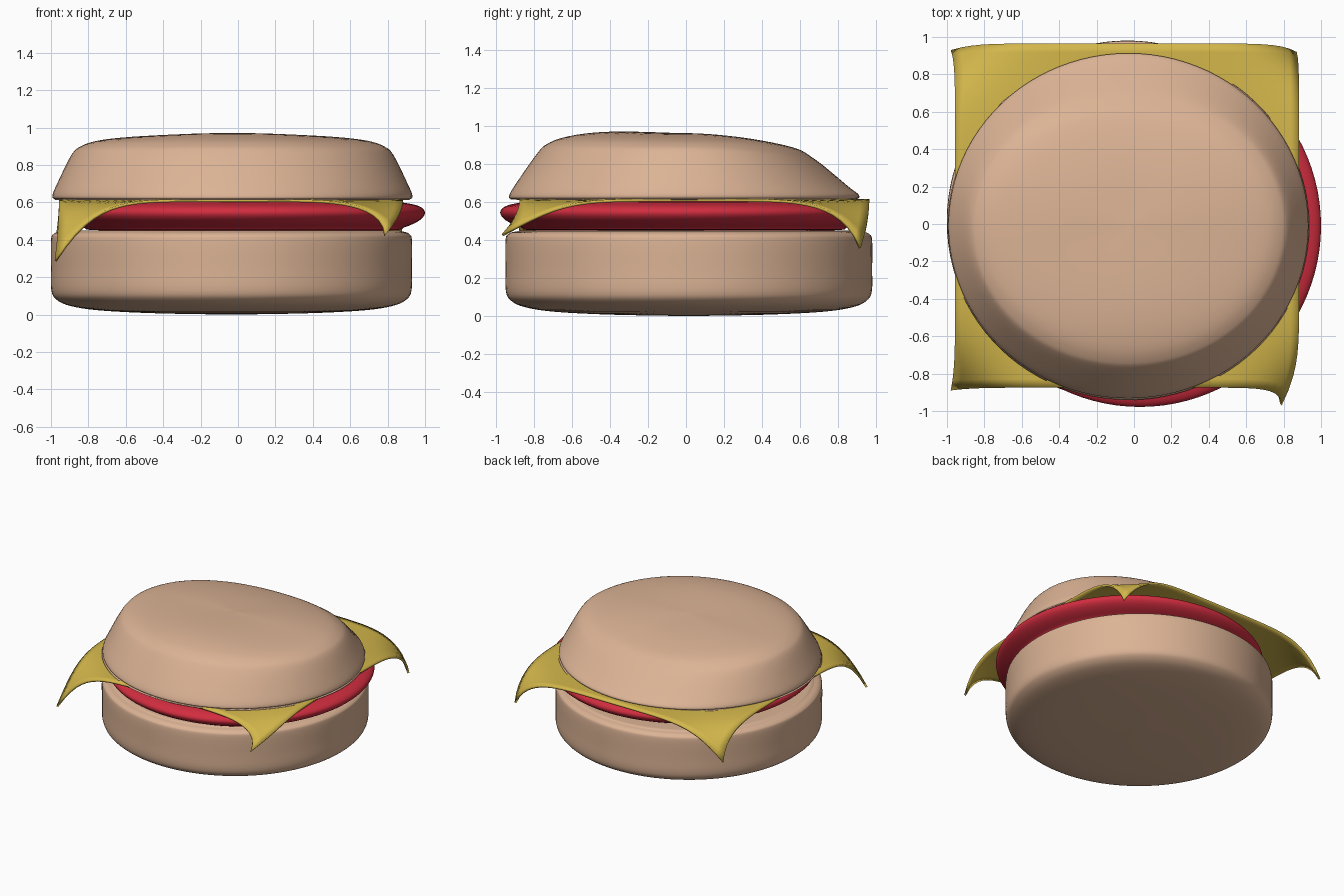
import bpy
from math import sin, cos, pi

if "Cube" in bpy.data.objects:
    bpy.data.objects.remove(bpy.data.objects["Cube"])


def material(name, rgb):
    m = bpy.data.materials.new(name)
    m.diffuse_color = (*rgb, 1)
    m.use_nodes = True
    m.node_tree.nodes["Principled BSDF"].inputs["Base Color"].default_value = m.diffuse_color
    return m


BUN = material("bun", (0.71, 0.45, 0.30))
RED = material("red_filling", (0.64, 0.026, 0.05))
CHEESE = material("cheese", (0.65, 0.47, 0.07))


def make_object(name, verts, faces, mat):
    mesh = bpy.data.meshes.new(name)
    mesh.from_pydata(verts, [], faces)
    mesh.materials.append(mat)
    obj = bpy.data.objects.new(name, mesh)
    bpy.context.collection.objects.link(obj)
    for p in mesh.polygons:
        p.use_smooth = True
    return obj


def smooth_profile(pts, steps=4):
    """Catmull-Rom resampling of an (r, z) profile."""
    out = []
    for i in range(len(pts) - 1):
        a, b = pts[max(i - 1, 0)], pts[i]
        c, d = pts[i + 1], pts[min(i + 2, len(pts) - 1)]
        for k in range(steps):
            t = k / steps
            out.append(tuple(0.5 * (2 * q + (r - p) * t + (2 * p - 5 * q + 4 * r - s) * t * t
                                    + (3 * q - p - 3 * r + s) * t ** 3)
                             for p, q, r, s in zip(a, b, c, d)))
    return out + [pts[-1]]


def lathe(name, centre, profile_at, mat, y_scale=1.0, seg=96):
    """Revolve a profile (bottom pole to top pole) that may vary with angle."""
    verts, faces = [], []
    for j in range(seg):
        a = 2 * pi * j / seg
        prof = smooth_profile(profile_at(a))
        n = len(prof) - 2
        for r, z in prof[1:-1]:
            verts.append((centre[0] + r * cos(a), centre[1] + r * sin(a) * y_scale, z))
    bottom, top = len(verts), len(verts) + 1
    verts += [(*centre, prof[0][1]), (*centre, prof[-1][1])]
    for j in range(seg):
        p, q = j * n, (j + 1) % seg * n
        faces += [(p + i, q + i, q + i + 1, p + i + 1) for i in range(n - 1)]
        faces += [(bottom, q, p), (top, p + n - 1, q + n - 1)]
    return make_object(name, verts, faces, mat)


# Bottom bun
lower = [(0, 0), (0.4, 0.007), (0.7, 0.022), (0.86, 0.046), (0.935, 0.08), (0.963, 0.13),
         (0.965, 0.25), (0.965, 0.395), (0.952, 0.43), (0.91, 0.445), (0.8, 0.45), (0, 0.45)]
lathe("bottom_bun", (-0.035, 0.015), lambda a: lower, BUN)

# Filling disc
disc = [(0, 0.45), (0.75, 0.45), (0.86, 0.468), (0.94, 0.505), (0.968, 0.545),
        (0.94, 0.578), (0.86, 0.597), (0.75, 0.602), (0, 0.602)]
lathe("filling", (0.032, -0.01), lambda a: disc, RED)

# Top bun: side, front and sagging back profiles blended around the axis
base = [(0, 0.612), (0.88, 0.612), (0.945, 0.616)]
side = base + [(0.962, 0.638), (0.93, 0.715), (0.86, 0.855), (0.81, 0.9), (0.72, 0.93),
               (0.55, 0.95), (0.3, 0.962), (0, 0.962)]
front = base + [(0.955, 0.638), (0.91, 0.71), (0.8, 0.86), (0.75, 0.905), (0.66, 0.94),
                (0.5, 0.965), (0.3, 0.971), (0, 0.962)]
back = base + [(0.955, 0.638), (0.9, 0.68), (0.77, 0.785), (0.7, 0.835), (0.62, 0.88),
               (0.47, 0.915), (0.28, 0.942), (0, 0.962)]


def upper(a):
    w = sin(a) ** 2
    other = back if sin(a) > 0 else front
    return [(r0 + (r1 - r0) * w, z0 + (z1 - z0) * w)
            for (r0, z0), (r1, z1) in zip(side, other)]


lathe("top_bun", (-0.03, -0.01), upper, BUN, y_scale=0.963)

# Cheese slice: square sheet with each corner drooping to its own tip
TIPS = {(-1, -1): (-0.98, -0.89, 0.29), (1, -1): (0.79, -0.97, 0.43),
        (1, 1): (0.87, 0.92, 0.36), (-1, 1): (-0.98, 0.93, 0.38)}
N = 40
verts = []
for j in range(N + 1):
    for i in range(N + 1):
        u, v = 2 * i / N - 1, 2 * j / N - 1
        corner = (1 if u > 0 else -1, 1 if v > 0 else -1)
        tip = TIPS[corner]
        x, y, z = -0.037 + 0.92 * u, 0.045 + 0.92 * v, 0.617
        k = abs(u * v)
        bx, by = -0.037 + 0.92 * corner[0], 0.045 + 0.92 * corner[1]
        verts.append((x + (tip[0] - bx) * k ** 10, y + (tip[1] - by) * k ** 10,
                      z + (tip[2] - z) * k ** 5.5))
faces = [(j * (N + 1) + i, j * (N + 1) + i + 1, (j + 1) * (N + 1) + i + 1, (j + 1) * (N + 1) + i)
         for j in range(N) for i in range(N)]
cheese = make_object("cheese_slice", verts, faces, CHEESE)
solid = cheese.modifiers.new("thickness", "SOLIDIFY")
solid.thickness = 0.015
solid.offset = -1
bpy.context.view_layer.objects.active = cheese
cheese.select_set(True)
bpy.ops.object.shade_smooth_by_angle()
